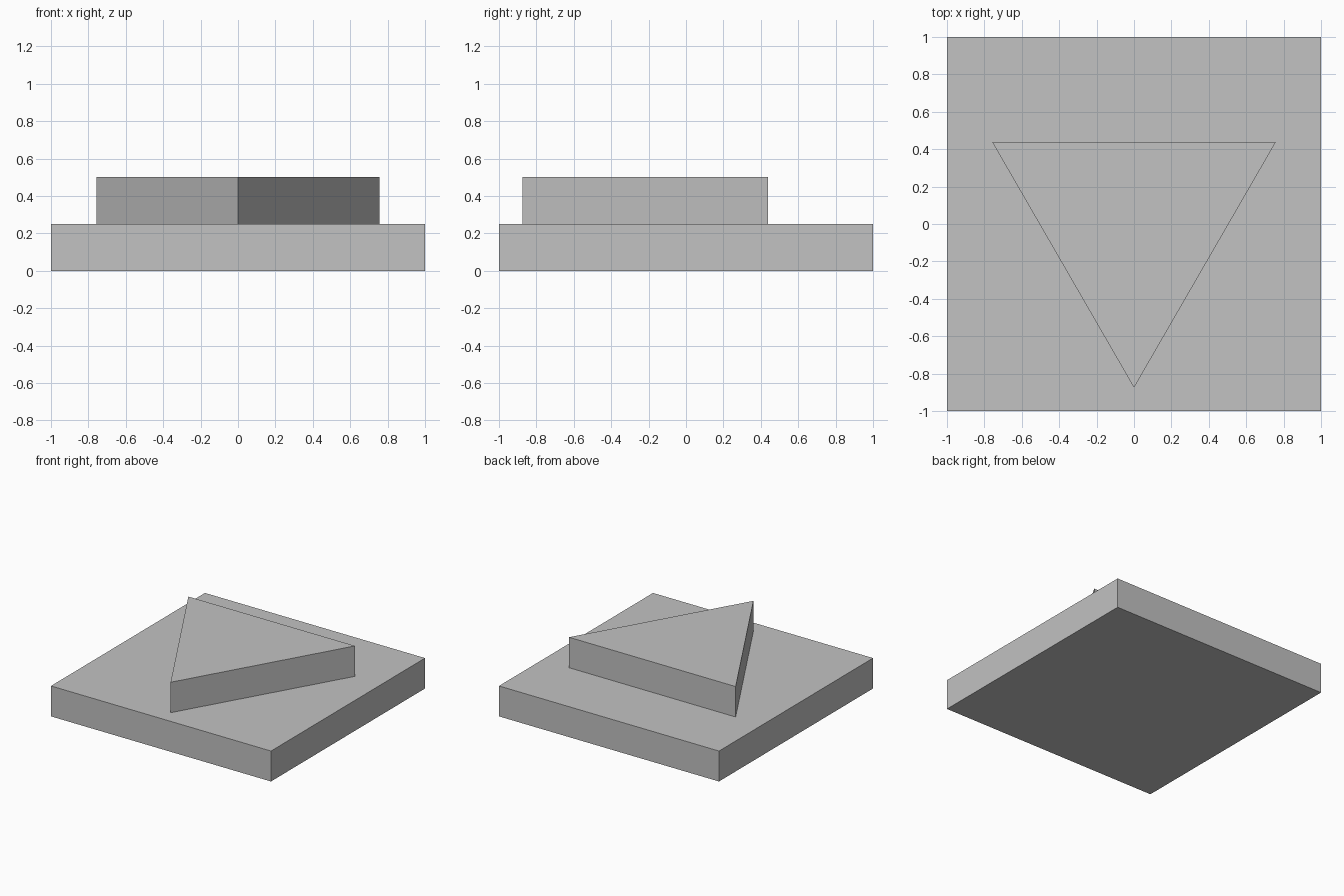
import bpy
from math import pi

cube = bpy.data.objects.get("Cube")
if cube:
    bpy.data.objects.remove(cube, do_unlink=True)

# Single plain grey
GREY = (0.54, 0.54, 0.54, 1.0)
grey = bpy.data.materials.new("plain grey")
grey.use_nodes = True
grey.diffuse_color = GREY
grey.node_tree.nodes["Principled BSDF"].inputs["Base Color"].default_value = GREY

THICKNESS = 0.25


def finish(name):
    """Name the active object, apply its transform and colour it."""
    obj = bpy.context.object
    obj.name = obj.data.name = name
    bpy.ops.object.transform_apply(location=False, rotation=True, scale=True)
    obj.data.materials.append(grey)
    bpy.ops.object.shade_flat()
    return obj


# Square slab
bpy.ops.mesh.primitive_cube_add(size=2, location=(0, 0, THICKNESS / 2))
bpy.context.object.scale.z = THICKNESS / 2
finish("square_base")

# Triangular block on the slab, one corner pointing to the front
bpy.ops.mesh.primitive_cylinder_add(
    vertices=3, radius=0.875, depth=THICKNESS, location=(0, 0, THICKNESS * 1.5))
block = bpy.context.object
corner = min(block.data.vertices, key=lambda v: abs(v.co.x)).co
block.rotation_euler.z = pi if corner.y > 0 else 0
finish("triangular_block")
